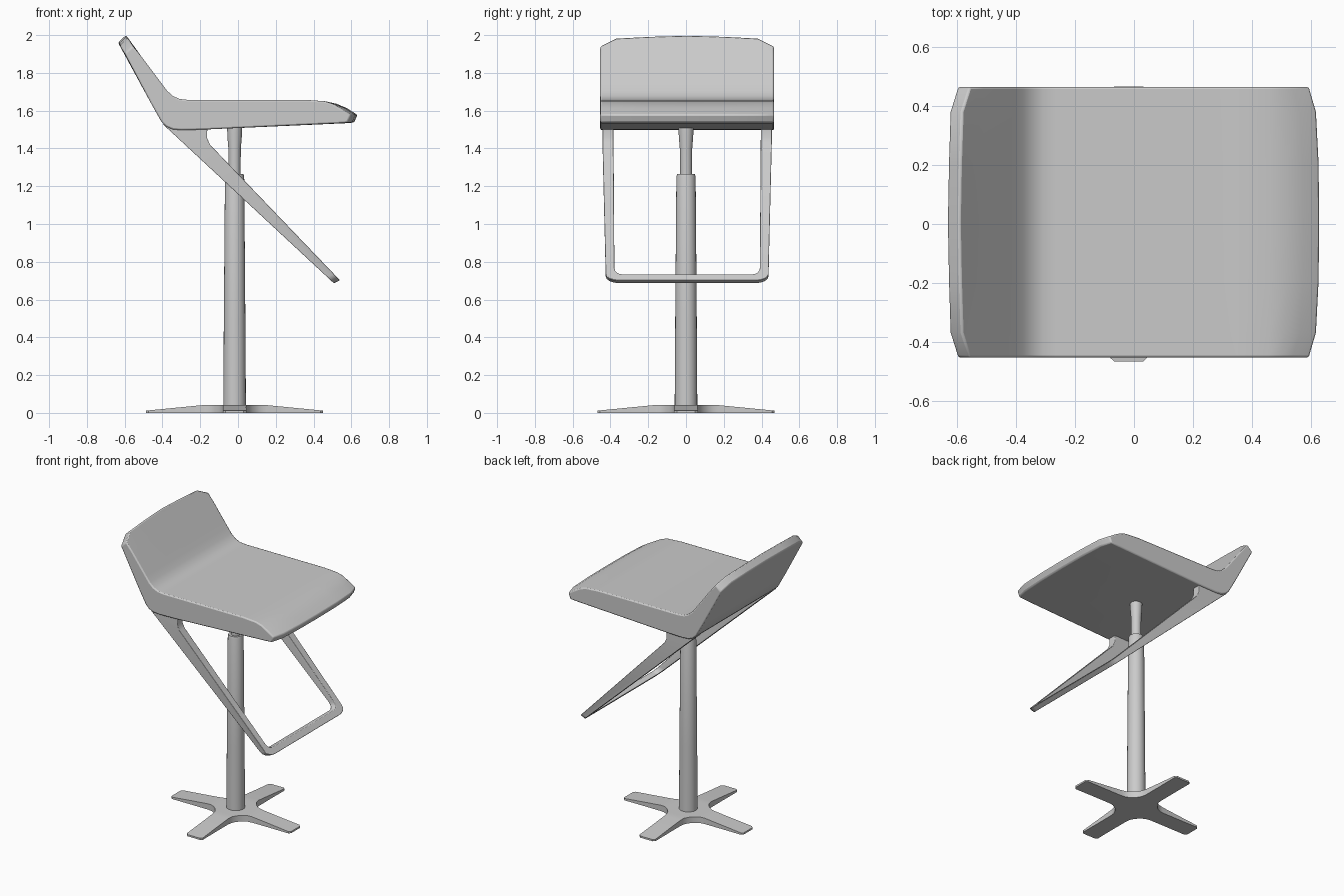
import bpy, bmesh, math
from mathutils import Vector

if "Cube" in bpy.data.objects:
    bpy.data.objects.remove(bpy.data.objects["Cube"])

CX, CY = -0.018, 0.006   # column axis x, seat mid-plane y


def finish(name, bm, angle=30, bevel=0.0):
    bmesh.ops.remove_doubles(bm, verts=bm.verts[:], dist=1e-5)
    bmesh.ops.recalc_face_normals(bm, faces=bm.faces[:])
    me = bpy.data.meshes.new(name)
    bm.to_mesh(me)
    bm.free()
    ob = bpy.data.objects.new(name, me)
    bpy.context.collection.objects.link(ob)
    bpy.ops.object.select_all(action='DESELECT')
    ob.select_set(True)
    bpy.context.view_layer.objects.active = ob
    bpy.ops.object.shade_smooth_by_angle(angle=math.radians(angle))
    if bevel:
        b = ob.modifiers.new("soft_edges", 'BEVEL')
        b.width, b.segments = bevel, 2
        b.limit_method, b.angle_limit = 'ANGLE', math.radians(40)
    return ob


def loft(bm, rings):
    """Skin a list of closed rings and cap both ends."""
    vs = [[bm.verts.new(p) for p in r] for r in rings]
    n = len(rings[0])
    for a, b in zip(vs, vs[1:]):
        for i in range(n):
            j = (i + 1) % n
            bm.faces.new((a[i], a[j], b[j], b[i]))
    bm.faces.new(vs[0])
    bm.faces.new(vs[-1][::-1])


def lathe(name, levels, n=24):
    bm = bmesh.new()
    loft(bm, [[(CX + r * math.cos(2 * math.pi * i / n), r * math.sin(2 * math.pi * i / n), z)
               for i in range(n)] for r, z in levels])
    return finish(name, bm)


# Seat shell: side profile swept across y, with the corners of both ends cut back
profile = [(-0.593, 2.0), (-0.51, 1.885), (-0.405, 1.745), (-0.375, 1.705), (-0.345, 1.678),
           (-0.31, 1.662), (-0.265, 1.657), (0.355, 1.657), (0.46, 1.65), (0.52, 1.637),
           (0.575, 1.614), (0.632, 1.578), (0.615, 1.537), (0.56, 1.533), (-0.18, 1.5),
           (-0.30, 1.497), (-0.345, 1.501), (-0.38, 1.516), (-0.405, 1.54), (-0.46, 1.638),
           (-0.635, 1.96)]
stations = [(0.0, 0.0, 0.0), (0.2, 0.006, 0.002), (0.375, 0.015, 0.011), (0.46, 0.058, 0.036)]
stations = [(-y, a, b) for y, a, b in stations[:0:-1]] + stations


def cut(x, z, back, nose):
    if z > 1.9:
        return x + 0.62 * back, z - back
    return x - nose * max(0, min(1, (x - 0.45) / 0.12)), z


bm = bmesh.new()
rings = []
for y, back, nose in stations:
    pts = [cut(x, z, back, nose) for x, z in profile]
    rings.append([(x, CY + y, z) for x, z in pts])
loft(bm, rings)
finish("seat", bm, 30, 0.008)

# Footrest: U-shaped frame hung below the seat
low0, low1 = Vector((-0.35, 1.484)), Vector((0.508, 0.686))
up0, up1 = Vector((-0.148, 1.42)), Vector((0.54, 0.702))


def frame_ring(y_out, t_out, y_in, t_in):
    lo, li = low0.lerp(low1, t_out), low0.lerp(low1, t_in)
    uo, ui = up0.lerp(up1, t_out), up0.lerp(up1, t_in)
    return [(lo.x, CY + y_out, lo.y), (uo.x, CY + y_out, uo.y),
            (ui.x, CY + y_in, ui.y), (li.x, CY + y_in, li.y)]


def top_ring(low, up):
    return [(low[0], CY + 0.448, low[1]), (up[0], CY + 0.448, up[1]),
            (up[0], CY + 0.39, up[1]), (low[0], CY + 0.39, low[1])]


half = [top_ring((-0.40, 1.53), (-0.162, 1.515)),
        top_ring((-0.375, 1.507), (-0.164, 1.455)),
        frame_ring(0.448, 0, 0.39, 0),
        frame_ring(0.431, 0.955, 0.385, 0.91)]
for k in range(1, 5):                       # rounded lower corner
    s, c = math.sin(k * math.pi / 8), math.cos(k * math.pi / 8)
    half.append(frame_ring(0.361 + 0.07 * c, 0.955 + 0.045 * s,
                           0.345 + 0.04 * c, 0.91 + 0.045 * s))
other = [[(x, 2 * CY - y, z) for x, y, z in r] for r in half[::-1]]
bm = bmesh.new()
loft(bm, half + other)
finish("footrest", bm, 35, 0.003)

# Column: tapered outer tube, slim piston and collar under the seat
lathe("column", [(0.06, 0.03), (0.057, 0.5), (0.051, 1.25), (0.047, 1.265)])
lathe("piston", [(0.031, 1.2), (0.033, 1.4), (0.038, 1.46), (0.04, 1.525)])

# Four-arm base: arms taper in height from a flat centre
arm = [(0.468, 0.048), (0.455, 0.0625), (0.30, 0.0615), (0.17, 0.062), (0.14, 0.067), (0.115, 0.08)]


def top_z(r):
    return 0.043 if r < 0.15 else 0.043 - 0.031 * (r - 0.15) / 0.318


bm = bmesh.new()
centre = []
for k in range(4):
    c, s = round(math.cos(k * math.pi / 2)), round(math.sin(k * math.pi / 2))

    def vert(r, w):
        return bm.verts.new((CX + r * c - w * s, r * s + w * c, top_z(r)))
    pairs = [(vert(r, -w), vert(r, w)) for r, w in arm]
    for a, b in zip(pairs, pairs[1:]):
        bm.faces.new((a[0], a[1], b[1], b[0]))
    centre += [pairs[-1][0], pairs[-1][1], vert(0.096, 0.096)]
bm.faces.new(centre)
out = bmesh.ops.extrude_face_region(bm, geom=bm.faces[:])
for v in out["geom"]:
    if isinstance(v, bmesh.types.BMVert):
        v.co.z = 0
finish("base", bm, 30)
